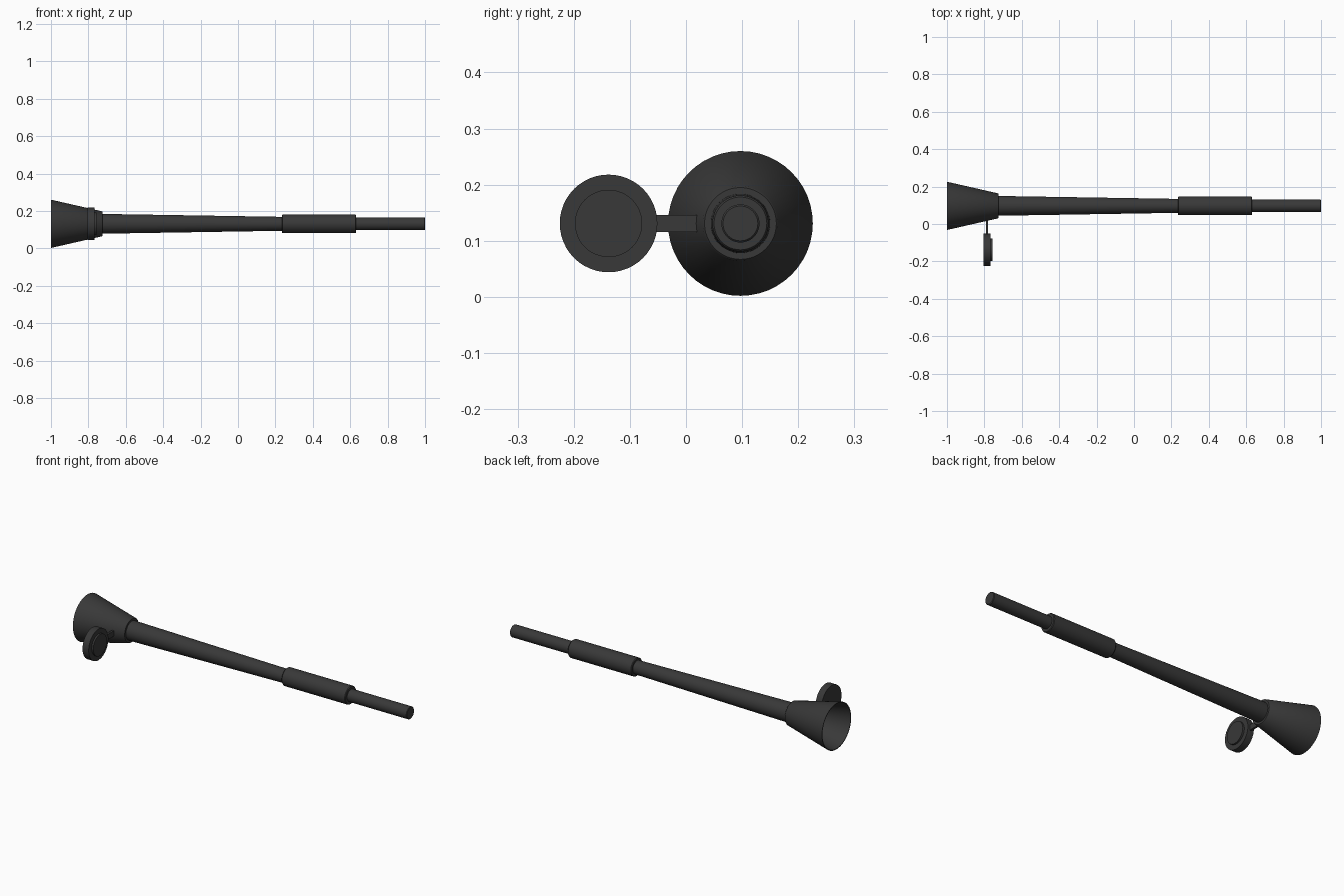
import bpy, bmesh, math
from mathutils import Vector

if "Cube" in bpy.data.objects:
    bpy.data.objects.remove(bpy.data.objects["Cube"])

CY, CZ = 0.097, 0.131


def lathe(name, profile, y=CY, z=CZ, seg=48, closed=False):
    """Revolve (x, radius) points around an axis parallel to x."""
    bm = bmesh.new()
    rings = []
    for x, r in profile:
        rings.append([bm.verts.new((x, y + r * math.cos(a), z + r * math.sin(a)))
                      for a in (2 * math.pi * i / seg for i in range(seg))])
    pairs = list(zip(rings, rings[1:]))
    if closed:
        pairs.append((rings[-1], rings[0]))
    for a, b in pairs:
        for i in range(seg):
            j = (i + 1) % seg
            bm.faces.new((a[i], a[j], b[j], b[i]))
    if not closed:
        bm.faces.new(rings[0])
        bm.faces.new(rings[-1])
    bmesh.ops.recalc_face_normals(bm, faces=bm.faces)
    return finish(name, bm)


def finish(name, bm):
    mesh = bpy.data.meshes.new(name)
    bm.to_mesh(mesh)
    bm.free()
    ob = bpy.data.objects.new(name, mesh)
    bpy.context.collection.objects.link(ob)
    ob.data.materials.append(dark)
    bpy.ops.object.select_all(action='DESELECT')
    ob.select_set(True)
    bpy.context.view_layer.objects.active = ob
    bpy.ops.object.shade_smooth_by_angle(angle=math.radians(35))
    return ob


dark = bpy.data.materials.new("dark_metal")
dark.diffuse_color = (0.04, 0.04, 0.04, 1)
dark.use_nodes = True
dark.node_tree.nodes["Principled BSDF"].inputs["Base Color"].default_value = dark.diffuse_color

# Hollow flared bell, one closed outer and inner skin
lathe("flared_bell", [(-1.0, 0.129), (-0.728, 0.067), (-0.725, 0.064), (-0.725, 0.001),
                      (-0.735, 0.001), (-0.735, 0.063), (-1.0, 0.125)], closed=True)

# Long tapered barrel, sleeve and tip
lathe("tapered_barrel", [(-0.735, 0.053), (0.25, 0.037)])
lathe("sleeve", [(0.235, 0.047), (0.239, 0.05), (0.627, 0.05), (0.631, 0.047)])
lathe("tip_rod", [(0.62, 0.034), (0.997, 0.034), (1.0, 0.031)])

# Side disc with a raised face
lathe("side_disc", [(-0.805, 0.087), (-0.767, 0.087)], y=-0.138)
lathe("disc_face", [(-0.77, 0.06), (-0.757, 0.06)], y=-0.138)

# Flat stem joining the disc to the bell
bm = bmesh.new()
bmesh.ops.create_cube(bm, size=1)
bmesh.ops.scale(bm, vec=(0.012, 0.10, 0.03), verts=bm.verts)
bmesh.ops.translate(bm, vec=Vector((-0.786, -0.03, CZ)), verts=bm.verts)
finish("disc_stem", bm)
